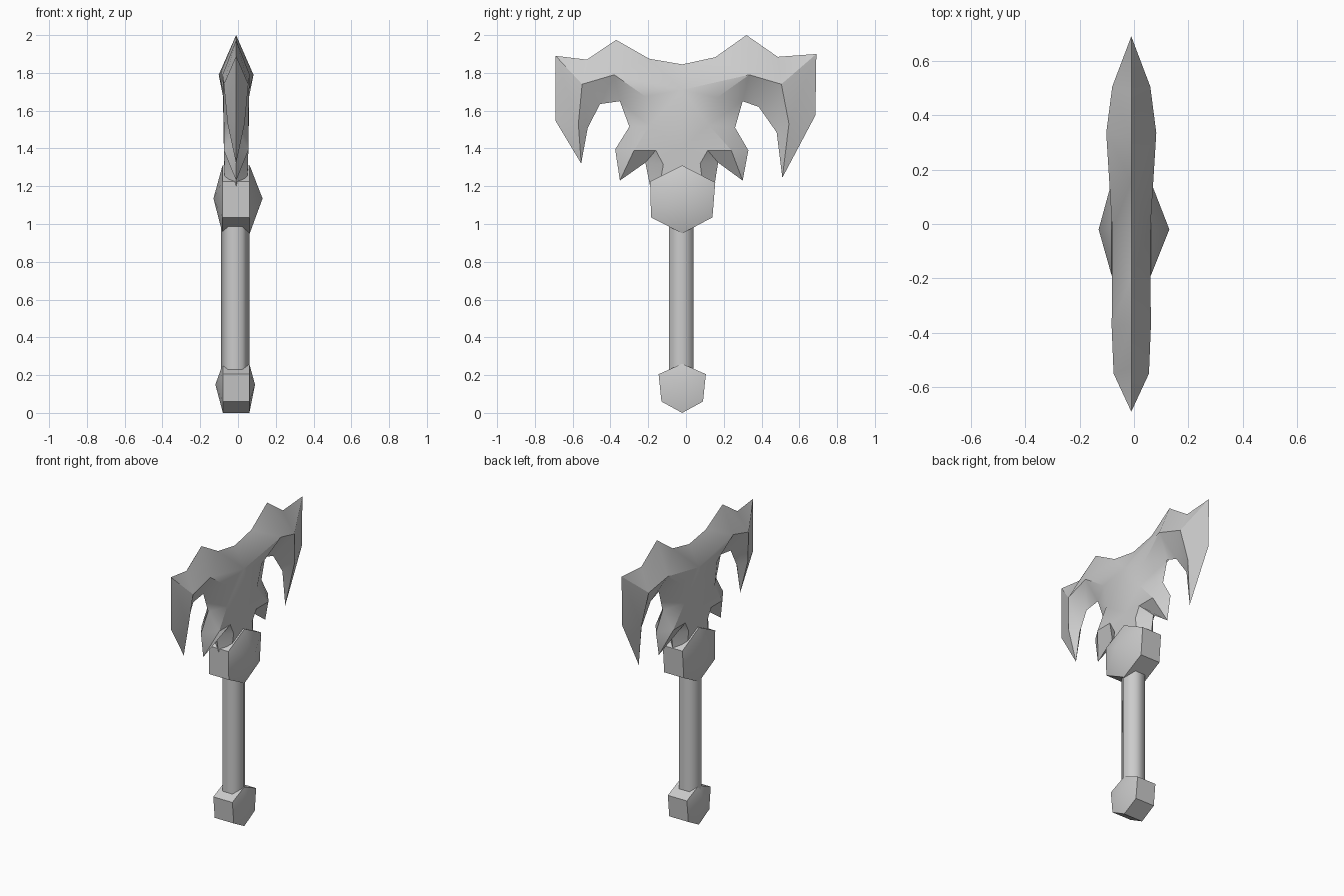
import bpy, bmesh, math
from mathutils import Matrix, Vector

cube = bpy.data.objects.get("Cube")
if cube:
    bpy.data.objects.remove(cube, do_unlink=True)

# One plain stone grey for the whole weapon
stone = bpy.data.materials.new("stone_grey")
stone.use_nodes = True
grey = (0.6, 0.6, 0.6, 1)
stone.diffuse_color = grey
stone.node_tree.nodes["Principled BSDF"].inputs["Base Color"].default_value = grey

MID_X, MID_Y = -0.01, -0.02


def finish(bm, name, smooth_angle):
    bmesh.ops.remove_doubles(bm, verts=bm.verts, dist=0.0005)
    bmesh.ops.recalc_face_normals(bm, faces=bm.faces)
    mesh = bpy.data.meshes.new(name)
    bm.to_mesh(mesh)
    bm.free()
    mesh.materials.append(stone)
    obj = bpy.data.objects.new(name, mesh)
    bpy.context.collection.objects.link(obj)
    bpy.ops.object.select_all(action="DESELECT")
    obj.select_set(True)
    bpy.context.view_layer.objects.active = obj
    bpy.ops.object.shade_smooth_by_angle(angle=math.radians(smooth_angle))
    return obj


def gem(name, outline, rim, left_peak, right_peak, peak_z):
    """Six-sided block whose two broad sides rise to a shallow point."""
    bm = bmesh.new()
    rings = [[bm.verts.new((MID_X + s * rim, y, z)) for y, z in outline] for s in (-1, 1)]
    peaks = [bm.verts.new((x, MID_Y, peak_z)) for x in (left_peak, right_peak)]
    count = len(outline)
    for i in range(count):
        j = (i + 1) % count
        bm.faces.new((rings[0][i], rings[0][j], rings[1][j], rings[1][i]))
        for ring, peak in zip(rings, peaks):
            bm.faces.new((ring[i], ring[j], peak))
    return finish(bm, name, 30)


# Six-sided handle, softly shaded
bm = bmesh.new()
bmesh.ops.create_cone(bm, cap_ends=True, segments=6, radius1=0.075, radius2=0.075, depth=1,
                      matrix=Matrix.Translation((-0.015, -0.025, 0.65))
                      @ Matrix.Rotation(math.pi / 2, 4, "Z"))
finish(bm, "handle", 70)

# Pommel and collar blocks
gem("pommel", [(-0.02, 0.26), (0.105, 0.205), (0.09, 0.06),
               (-0.02, 0), (-0.13, 0.06), (-0.145, 0.205)], 0.07, -0.12, 0.09, 0.15)
gem("collar", [(-0.02, 1.31), (0.155, 1.22), (0.14, 1.035),
               (-0.02, 0.95), (-0.185, 1.035), (-0.19, 1.225)], 0.072, -0.13, 0.13, 1.135)

# Sharp rim of each half blade, from the top centre round the hook to the collar
back_rim = [(-0.02, 1.845), (0.155, 1.883), (0.32, 2), (0.485, 1.885), (0.69, 1.9),
            (0.685, 1.575), (0.51, 1.245), (0.48, 1.485), (0.385, 1.62), (0.3, 1.65),
            (0.26, 1.51), (0.33, 1.39), (0.3, 1.23), (0.17, 1.325), (0.15, 1.2)]
front_rim = [(-0.02, 1.845), (-0.195, 1.875), (-0.37, 1.975), (-0.525, 1.87), (-0.69, 1.89),
             (-0.69, 1.545), (-0.555, 1.32), (-0.57 + 0.05, 1.51), (-0.455, 1.635), (-0.35, 1.65),
             (-0.3, 1.515), (-0.375, 1.395), (-0.35, 1.23), (-0.215, 1.325), (-0.19, 1.2)]

# Raised ridge bounding the broad face: half thickness, y, z
back_ridge = [(0.07, -0.02, 1.71), (0.092, 0.335, 1.79), (0.07, 0.505, 1.74), (0.045, 0.545, 1.53),
              (0.068, 0.165, 1.67), (0.065, 0.12, 1.525), (0.065, 0.24, 1.39),
              (0.065, 0.115, 1.39), (0.062, 0.075, 1.32), (0.06, 0.09, 1.2)]
front_ridge = [(0.07, -0.02, 1.71), (0.072, -0.38, 1.79), (0.065, -0.55, 1.74), (0.045, -0.57, 1.53),
               (0.068, -0.215, 1.675), (0.065, -0.195, 1.52), (0.065, -0.275, 1.39),
               (0.065, -0.16, 1.39), (0.062, -0.12, 1.315), (0.06, -0.14, 1.2)]

# Faces of a half blade: r = rim point, f = ridge point, c = centre line
PATCHES = """r0 r1 f0|r1 r2 f1 f0|r2 r3 f2 f1|r3 r4 f2|r4 r5 f3 f2|r5 r6 f3|r6 r7 f3
r7 r8 f2 f3|r8 r9 f1 f2|r9 f4 f1|r9 r10 f5 f4|r10 r11 f6 f5|r11 r12 f6|r12 r13 f7 f6
r13 f8 f7|r13 r14 f9 f8|f0 f1 f4|f0 f4 f5 c0|f5 f6 f7|f5 f7 c0|f7 f8 f9 c1 c0|r14 c2 c1 f9"""
centre = [(0.065, MID_Y, 1.4), (0.06, MID_Y, 1.2), (0, MID_Y, 1.2)]

bm = bmesh.new()
for rim, ridge in ((back_rim, back_ridge), (front_rim, front_ridge)):
    for side in (-1, 1):
        points = {f"r{i}": Vector((MID_X, y, z)) for i, (y, z) in enumerate(rim)}
        for key, group in (("f", ridge), ("c", centre)):
            for i, (x, y, z) in enumerate(group):
                points[f"{key}{i}"] = Vector((MID_X + side * x, y, z))
        for patch in PATCHES.replace("\n", "|").split("|"):
            bm.faces.new([bm.verts.new(points[k]) for k in patch.split()])
finish(bm, "double_blade", 30)
